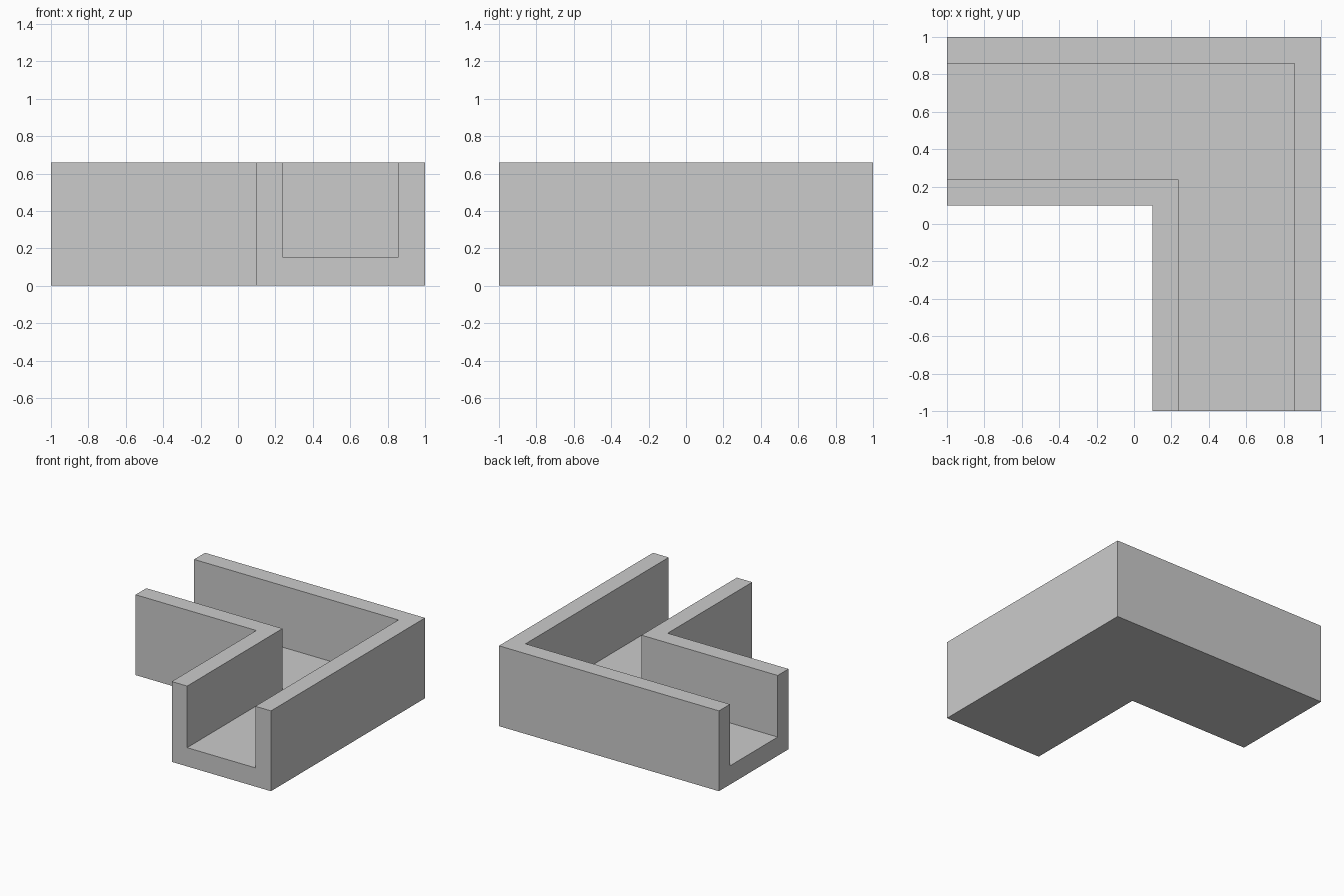
import bpy, bmesh

if "Cube" in bpy.data.objects:
    bpy.data.objects.remove(bpy.data.objects["Cube"])

HEIGHT, FLOOR = 0.66, 0.154
OUTER_WALL, INNER_FACE, WIDTH = 0.142, 0.762, 0.902  # distances in from the outer edge


def corner_sweep(name, section):
    """Sweep a (inset, z) cross-section round the mitred right-angle corner."""
    bm = bmesh.new()
    rings = []
    for station in range(3):
        ring = []
        for d, z in section:
            e = 1 - d
            x, y = ((-1, e), (e, e), (e, -1))[station]
            ring.append(bm.verts.new((x, y, z)))
        rings.append(ring)
    n = len(section)
    for a, b in zip(rings, rings[1:]):
        for i in range(n):
            j = (i + 1) % n
            bm.faces.new((a[i], a[j], b[j], b[i]))
    bm.faces.new(rings[0])
    bm.faces.new(rings[-1])
    bmesh.ops.recalc_face_normals(bm, faces=bm.faces)
    mesh = bpy.data.meshes.new(name)
    bm.to_mesh(mesh)
    bm.free()
    obj = bpy.data.objects.new(name, mesh)
    bpy.context.collection.objects.link(obj)
    return obj


# Channel floor with the outer wall
corner_sweep("floor_and_outer_wall", [
    (0, 0), (INNER_FACE, 0), (INNER_FACE, FLOOR),
    (OUTER_WALL, FLOOR), (OUTER_WALL, HEIGHT), (0, HEIGHT)])

# Inner wall, standing full height beside the floor
corner_sweep("inner_wall", [
    (INNER_FACE, 0), (WIDTH, 0), (WIDTH, HEIGHT), (INNER_FACE, HEIGHT)])
